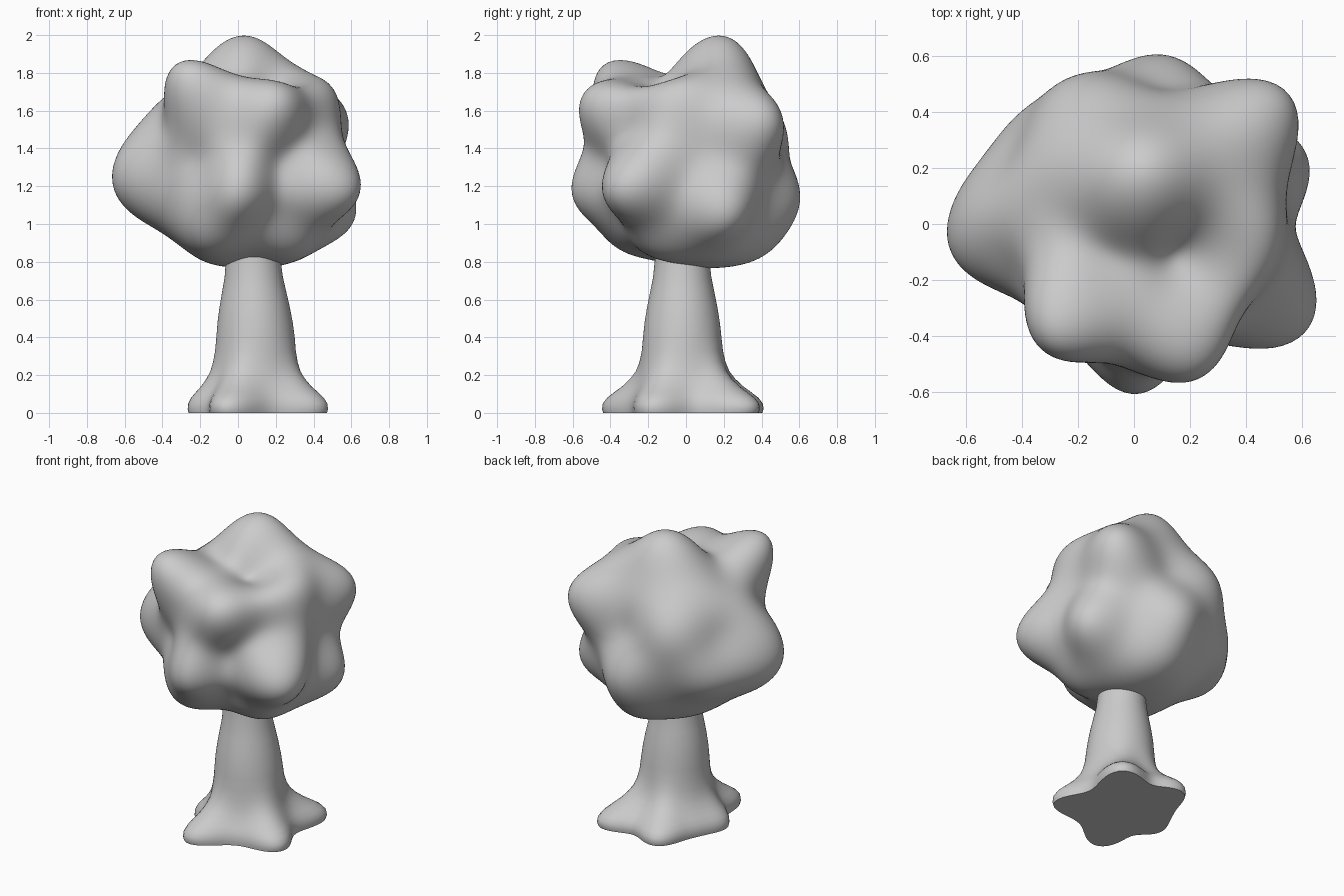
import bpy, bmesh, math
from mathutils import Vector

if "Cube" in bpy.data.objects:
    bpy.data.objects.remove(bpy.data.objects["Cube"])

bark = bpy.data.materials.new("plain grey")
bark.diffuse_color = (0.6, 0.6, 0.6, 1)
bark.use_nodes = True
bark.node_tree.nodes["Principled BSDF"].inputs["Base Color"].default_value = bark.diffuse_color


def fit_bumps(points, base, k):
    """Radius as a function of direction: rounded bumps passing through the points."""
    dirs = [p.normalized() for p in points]
    goal = [p.length - base for p in points]
    kern = [[math.exp(k * (a.dot(b) - 1)) for b in dirs] for a in dirs]
    w = [0.0] * len(points)
    for _ in range(150):
        for i, row in enumerate(kern):
            w[i] += (goal[i] - sum(c * x for c, x in zip(row, w))) / 1.04
    return lambda d: base + sum(x * math.exp(k * (d.dot(e) - 1)) for x, e in zip(w, dirs))


def finish(name, bm):
    bmesh.ops.recalc_face_normals(bm, faces=bm.faces)
    mesh = bpy.data.meshes.new(name)
    bm.to_mesh(mesh)
    bm.free()
    mesh.materials.append(bark)
    ob = bpy.data.objects.new(name, mesh)
    bpy.context.collection.objects.link(ob)
    bpy.context.view_layer.objects.active = ob
    ob.select_set(True)
    bpy.ops.object.shade_smooth_by_angle(angle=math.radians(50))
    ob.select_set(False)


# Crown: a ball pushed out to lobe tips and in to the hollows between them
center = Vector((0, 0, 1.35))
lobes = [(-.665, -.01, 1.27), (-.62, -.15, 1.25), (-.61, .14, 1.27), (-.6, 0, 1.09),
         (-.61, 0, 1.42), (-.3, -.4, 1.85), (.03, .2, 1.995), (.55, .46, 1.56),
         (.47, -.02, 1.75), (.23, -.54, 1.67), (.02, -.6, 1.15), (.645, -.24, 1.18),
         (.54, -.43, 1.18), (.62, .22, 1.05), (.12, .6, 1.12), (-.23, .51, 1.5),
         (-.2, -.36, .89)]
hollows = [(.2, -.13, 1.71), (-.02, -.52, 1.5), (-.4, -.2, 1.57), (.24, -.42, 1.3),
           (-.21, -.4, 1.33), (.3, .3, 1.81), (.13, .49, 1.42), (.54, -.2, 1.45),
           (-.46, .25, 1.42), (-.15, .33, 1.79), (-.43, .36, 1.15), (.55, .2, 1.33),
           (-.3, .02, 1.74), (-.1, -.15, 1.79), (.2, -.38, 1.05), (.42, .39, 1.13),
           (.58, .02, 1.15), (-.38, -.26, 1.1), (-.15, .5, 1.12), (.05, -.36, .92),
           (.32, -.2, 1.73), (.4, -.32, 1.48), (-.46, -.25, 1.28)]
underside = [(.2, .1, .775), (.32, -.2, .85), (.25, .28, .82), (-.4, 0, .95),
             (-.15, .25, .83), (-.1, -.06, .785), (.45, .05, .88), (.1, .45, .86),
             (.08, -.16, .825)]
radius = fit_bumps([Vector(p) - center for p in lobes + hollows + underside], 0.54, 16)
bm = bmesh.new()
bmesh.ops.create_icosphere(bm, subdivisions=6, radius=1)
for v in bm.verts:
    d = v.co.normalized()
    v.co = center + d * radius(d)
finish("crown", bm)

# Trunk: stacked rings that flare into five pointed roots
roots = [(246, .455), (333, .42), (52, .495), (109, .45), (188, .36),
         (218, .32), (290, .295), (12, .31), (82, .375), (148, .33)]
star = fit_bumps([Vector((math.cos(math.radians(a)), math.sin(math.radians(a)), 0)) * r
                  for a, r in roots], 0.3, 13)
# height, plain radius, share of the root flare
rings = [(0, .21, .97), (.02, .21, 1), (.05, .21, .98), (.08, .21, .88), (.11, .21, .71),
         (.14, .21, .53), (.18, .21, .34), (.22, .21, .2), (.27, .21, .1), (.33, .208, .04),
         (.4, .206, .01), (.48, .199, 0), (.56, .186, 0), (.64, .17, 0), (.72, .154, 0),
         (.8, .146, 0), (.88, .14, 0)]
SIDES = 96
bm = bmesh.new()
loops = []
for z, r, flare in rings:
    loop = []
    for i in range(SIDES):
        a = math.tau * i / SIDES
        d = Vector((math.cos(a), math.sin(a), 0))
        axis = Vector((.093 - .03 * max(0, z - .4), -.02, z))
        loop.append(bm.verts.new(axis + d * (r + flare * (star(d) - r))))
    loops.append(loop)
for low, high in zip(loops, loops[1:]):
    for i in range(SIDES):
        j = (i + 1) % SIDES
        bm.faces.new((low[i], low[j], high[j], high[i]))
bm.faces.new(loops[0][::-1])
bm.faces.new(loops[-1])
finish("trunk", bm)
